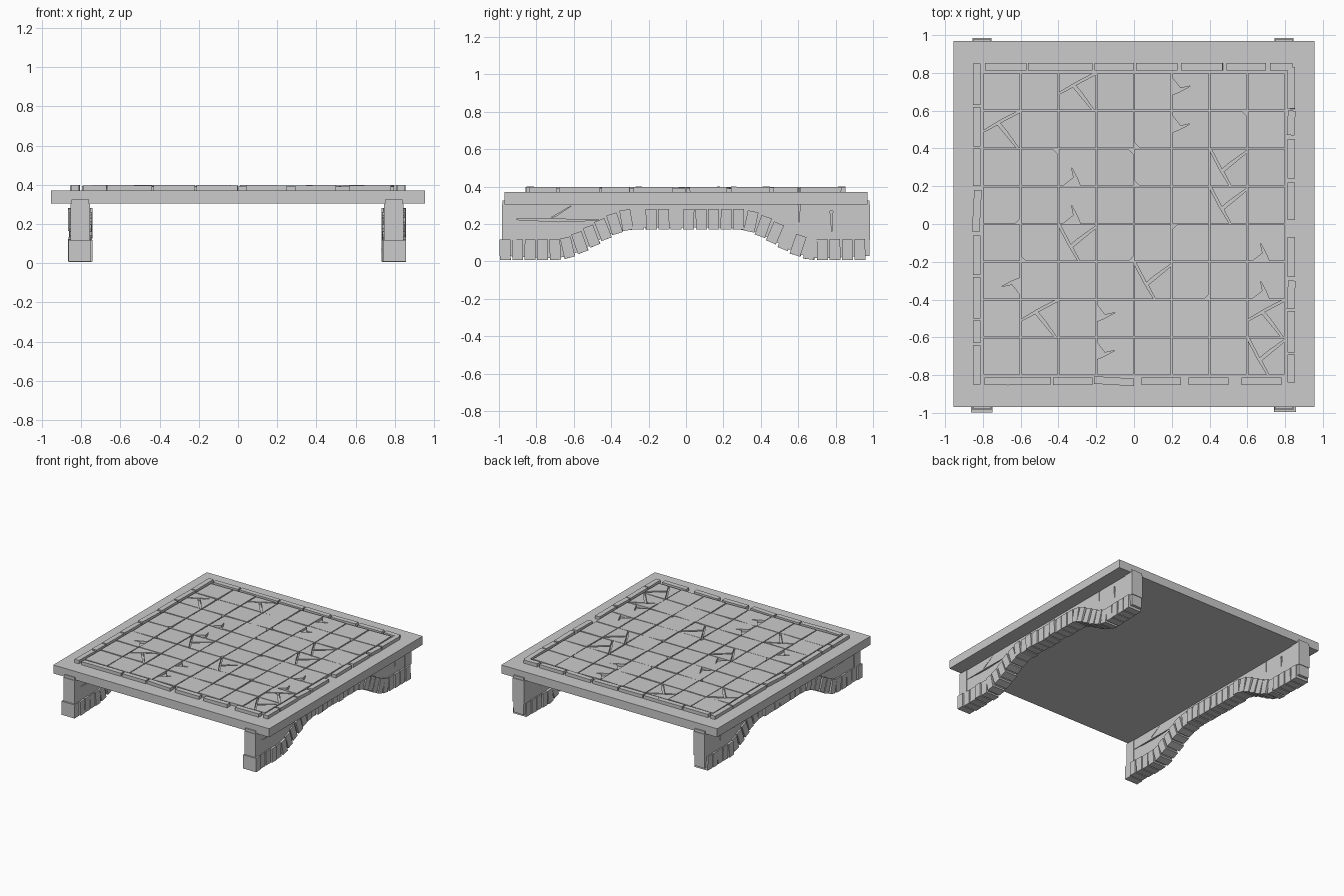
import bpy, bmesh, math, random
from mathutils import Vector, Matrix

if "Cube" in bpy.data.objects:
    bpy.data.objects.remove(bpy.data.objects["Cube"])

random.seed(4)


def finish(bm, name):
    bmesh.ops.recalc_face_normals(bm, faces=bm.faces[:])
    me = bpy.data.meshes.new(name)
    bm.to_mesh(me)
    bm.free()
    ob = bpy.data.objects.new(name, me)
    bpy.context.collection.objects.link(ob)
    return ob


def add_box(bm, loc, size, rot=None):
    m = Matrix.Translation(loc) @ (rot or Matrix()) @ Matrix.Diagonal((*size, 1))
    bmesh.ops.create_cube(bm, size=1, matrix=m)


def add_prism(bm, pts, vec):
    f = bm.faces.new([bm.verts.new(p) for p in pts])
    ext = bmesh.ops.extrude_face_region(bm, geom=[f], use_keep_orig=True)
    vs = [v for v in ext['geom'] if isinstance(v, bmesh.types.BMVert)]
    bmesh.ops.translate(bm, verts=vs, vec=vec)
    return vs


# Platform slab
bm = bmesh.new()
add_box(bm, (0, 0, 0.338), (1.91, 1.94, 0.068))
finish(bm, "platform_slab")

# Floor tiles: whole, split in three, notched and chipped outlines on a unit square
WHOLE = [[(0, 0), (1, 0), (1, 1), (0, 1)]]
SPLIT = [[(0, .48), (.45, .75), (.93, 1), (0, 1)],
         [(0, 0), (.9, 0), (.38, .63), (0, .43)],
         [(.96, 0), (1, 0), (1, .97), (.45, .68), (.62, .48)]]
NOTCH = [[(0, 0), (1, 0), (1, 1), (0, 1), (0, .88), (.22, .6), (.5, .66), (.2, .5), (0, .42)]]
CHIP = [[(.13, 0), (1, 0), (1, 1), (0, 1), (0, .13)]]
special = {}
for ij in [(2, 7), (0, 6), (1, 1), (7, 1)]:
    special[ij] = (SPLIT, 0)
for ij in [(6, 5), (6, 4), (2, 3), (4, 2), (7, 0)]:
    special[ij] = (SPLIT, 1)
for ij in [(5, 7), (5, 6), (3, 1), (3, 0)]:
    special[ij] = (NOTCH, 0)
for ij in [(2, 5), (2, 4), (7, 3), (7, 2)]:
    special[ij] = (NOTCH, 1)
special[(0, 2)] = (NOTCH, 2)
for ij, k in {(1, 5): 2, (4, 6): 0, (3, 5): 2, (0, 4): 1, (4, 5): 0, (1, 3): 0,
              (5, 2): 1, (3, 3): 1, (5, 3): 3, (6, 6): 2}.items():
    special[ij] = (CHIP, k)

bm = bmesh.new()
for i in range(8):
    for j in range(8):
        pieces, k = special.get((i, j), (WHOLE, 0))
        rot = Matrix.Rotation(k * math.pi / 2, 2)
        cx, cy = -0.7 + 0.2 * i, -0.7 + 0.2 * j
        for piece in pieces:
            pts = []
            for u, v in piece:
                p = rot @ Vector((u - .5, v - .5)) * 0.193
                pts.append((cx + p.x, cy + p.y, 0.365))
            top = add_prism(bm, pts, (0, 0, 0.027))
            sx, sy = random.uniform(-.02, .02), random.uniform(-.02, .02)
            for v in top:
                v.co.z += sx * (v.co.x - cx) + sy * (v.co.y - cy)
finish(bm, "floor_tiles")

# Raised border bricks around the tiles: (start, end) along each side
back = [(-.79, -.57), (-.56, -.34), (-.34, -.22), (-.21, 0), (.01, .23), (.25, .47), (.49, .70), (.72, .84)]
front = [(-.79, -.67), (-.67, -.44), (-.43, -.22), (-.21, 0), (.04, .25), (.29, .5), (.57, .78)]
left = [(-.85, -.64), (-.63, -.51), (-.5, -.28), (-.27, -.06), (-.04, .18), (.2, .4), (.41, .62), (.63, .85)]
right = [(-.84, -.69), (-.68, -.46), (-.45, -.3), (-.28, -.07), (.02, .22), (.24, .45), (.47, .6), (.61, .83)]
bm = bmesh.new()
for spans, side, along_x in [(back, .832, 1), (front, -.832, 1), (left, -.832, 0), (right, .832, 0)]:
    for a, b in spans:
        turn = Matrix.Rotation(random.choice([0, 0, random.uniform(-.07, .07)]), 4, 'Z')
        tilt = Matrix.Rotation(random.uniform(-.02, .02), 4, 'Y' if along_x else 'X')
        c, n = (a + b) / 2, b - a
        if along_x:
            add_box(bm, (c, side, .382), (n, .04, .032), turn @ tilt)
        else:
            add_box(bm, (side, c, .382), (.04, n, .032), turn @ tilt)
finish(bm, "border_bricks")


def arch(y):
    """Height of the brick centreline along the side."""
    t = max(0, min(1, (0.70 - abs(y)) / 0.42))
    return 0.063 + 0.162 * t * t * (3 - 2 * t)


# Side walls with an arched underside, and the row of arch bricks beneath
for side, cx in (("left", -0.805), ("right", 0.795)):
    bm = bmesh.new()
    prof = [(-.98, .325), (-.98, .03)]
    prof += [(y / 20, arch(y / 20) - .045) for y in range(-15, 16)]
    prof += [(.98, .03), (.98, .325)]
    add_prism(bm, [(cx - .045, y, z) for y, z in prof], (.09, 0, 0))
    wall = finish(bm, side + "_wall")

    # Cracks carved in both faces of the wall
    bm = bmesh.new()
    for s in (-1, 1):
        x = cx + s * .045 - .012
        for tri in ([(-.96, .226), (-.68, .212), (-.42, .222), (-.68, .226)],
                    [(.60, .305), (.605, .20), (.61, .305)],
                    [(-.60, .305), (-.72, .235), (-.70, .24)],
                    [(.77, .27), (.78, .15), (.785, .27)]):
            add_prism(bm, [(x, y, z) for y, z in tri], (.024, 0, 0))
    cutter = finish(bm, side + "_crack_cutter")
    cutter.hide_render = True
    cutter.hide_set(True)
    mod = wall.modifiers.new("cracks", 'BOOLEAN')
    mod.operation, mod.object, mod.solver = 'DIFFERENCE', cutter, 'EXACT'

    # Corner piers
    bm = bmesh.new()
    for s in (-1, 1):
        add_box(bm, (cx, s * .945, .21), (.10, .08, .19))
    finish(bm, side + "_end_piers")

    # Arch bricks, evenly stepped along the curve and turned to follow it
    bm = bmesh.new()
    y = -0.967
    while y < 0.98:
        slope = (arch(y + .02) - arch(y - .02)) / .04
        ang = math.atan(slope) * .75
        r = Matrix.Rotation(ang + random.uniform(-.03, .03), 4, 'X')
        add_box(bm, (cx + random.uniform(-.006, .006), y, arch(y)),
                (.115, .058, .11), r)
        y += .0667 * math.cos(ang)
    finish(bm, side + "_arch_bricks")
